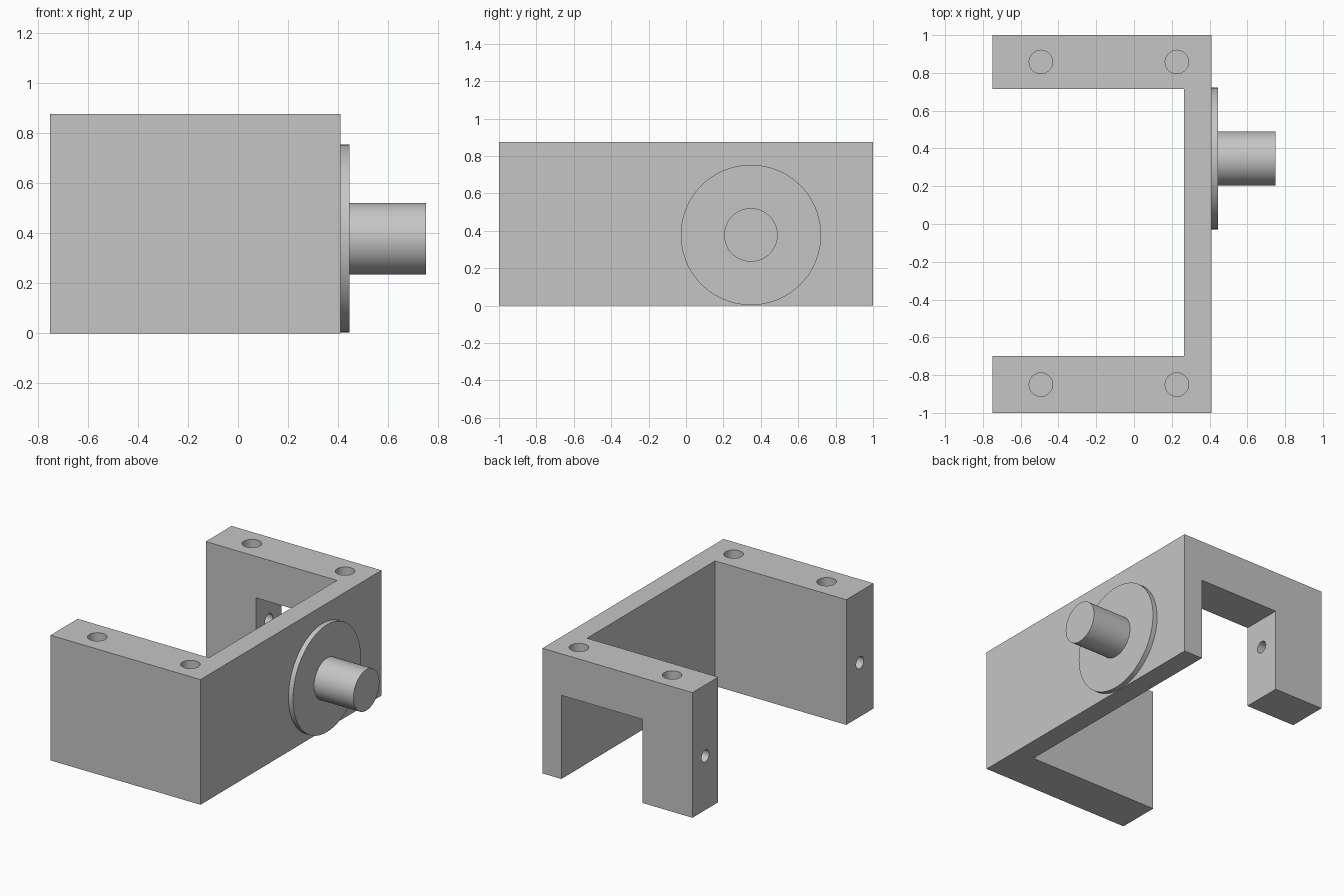
import bpy
import bmesh
from math import pi
from mathutils import Vector

default = bpy.data.objects.get("Cube")
if default:
    bpy.data.objects.remove(default, do_unlink=True)

grey = bpy.data.materials.new("plain grey")
grey.use_nodes = True
grey.diffuse_color = (0.56, 0.56, 0.56, 1)
grey.node_tree.nodes["Principled BSDF"].inputs["Base Color"].default_value = (0.56, 0.56, 0.56, 1)

HEIGHT = 0.875
END_X, INNER_X, FACE_X = -0.75, 0.265, 0.41
ARM_Y = (-0.85, 0.858)      # centre lines of the two arms
AXIS_Z = 0.378


def smooth(obj):
    bpy.ops.object.select_all(action='DESELECT')
    obj.select_set(True)
    bpy.context.view_layer.objects.active = obj
    bpy.ops.object.shade_smooth_by_angle(angle=pi / 6)


def cylinder(name, start, end, radius, sides=64):
    start, end = Vector(start), Vector(end)
    axis = end - start
    bpy.ops.mesh.primitive_cylinder_add(
        vertices=sides, radius=radius, depth=axis.length,
        location=(start + end) / 2,
        rotation=axis.to_track_quat('Z', 'Y').to_euler())
    obj = bpy.context.object
    obj.name = name
    obj.data.materials.append(grey)
    smooth(obj)
    return obj


def box(name, low, high):
    low, high = Vector(low), Vector(high)
    bpy.ops.mesh.primitive_cube_add(size=1, location=(low + high) / 2)
    obj = bpy.context.object
    obj.name = name
    obj.scale = high - low
    obj.data.materials.append(grey)
    return obj


def cut(target, cutter):
    cutter.hide_render = True
    mod = target.modifiers.new("cut", 'BOOLEAN')
    mod.operation = 'DIFFERENCE'
    mod.solver = 'EXACT'
    mod.object = cutter
    bpy.ops.object.select_all(action='DESELECT')
    target.select_set(True)
    bpy.context.view_layer.objects.active = target
    bpy.ops.object.modifier_apply(modifier=mod.name)
    bpy.data.objects.remove(cutter, do_unlink=True)


# U-shaped bracket: plan outline extruded upwards
outline = [(END_X, -1), (FACE_X, -1), (FACE_X, 1), (END_X, 1),
           (END_X, 0.715), (INNER_X, 0.715), (INNER_X, -0.70), (END_X, -0.70)]
bm = bmesh.new()
base = bm.faces.new([bm.verts.new((x, y, 0)) for x, y in outline])
raised = bmesh.ops.extrude_face_region(bm, geom=[base])
bmesh.ops.translate(bm, vec=(0, 0, HEIGHT),
                    verts=[g for g in raised["geom"] if isinstance(g, bmesh.types.BMVert)])
bmesh.ops.recalc_face_normals(bm, faces=bm.faces)
mesh = bpy.data.meshes.new("bracket")
bm.to_mesh(mesh)
bm.free()
mesh.materials.append(grey)
bracket = bpy.data.objects.new("bracket", mesh)
bpy.context.collection.objects.link(bracket)

# Notch through the back arm
cut(bracket, box("notch_cutter", (-0.362, 0.65, -0.2), (INNER_X - 0.001, 1.2, 0.585)))

# Blind holes in the top, and a hole in the end of each arm
for y in ARM_Y:
    for x in (-0.493, 0.227):
        cut(bracket, cylinder("top_hole_cutter", (x, y, HEIGHT - 0.2), (x, y, HEIGHT + 0.1), 0.062, 48))
    cut(bracket, cylinder("end_hole_cutter", (END_X - 0.1, y, AXIS_Z), (-0.34, y, AXIS_Z), 0.042, 32))
smooth(bracket)

# Round flange and shaft on the outer face
SHAFT_Y = 0.347
cylinder("flange", (FACE_X - 0.01, SHAFT_Y, AXIS_Z), (0.445, SHAFT_Y, AXIS_Z), 0.375, 96)
cylinder("shaft", (FACE_X, SHAFT_Y, AXIS_Z), (0.75, SHAFT_Y, AXIS_Z), 0.143)
